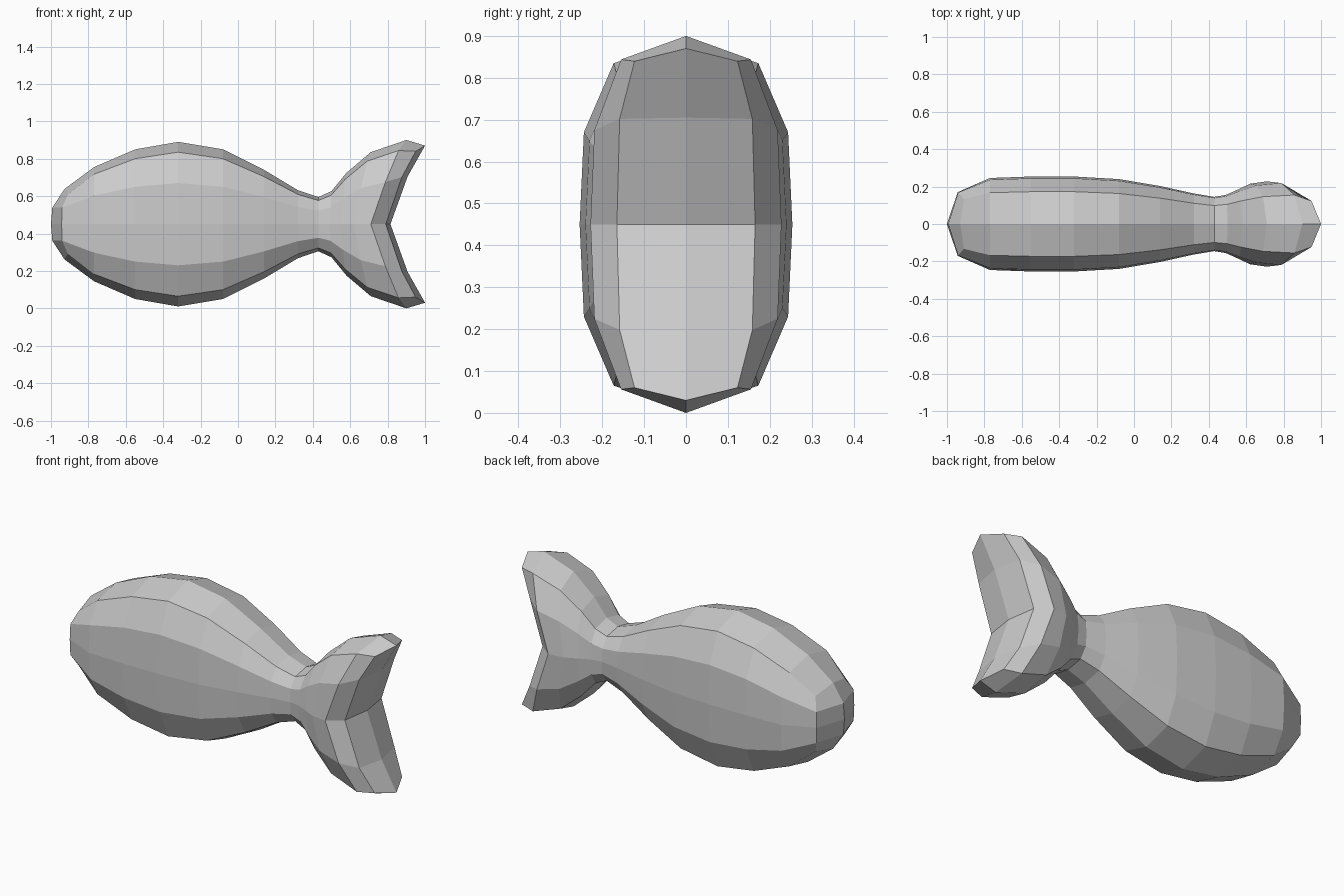
import bpy
import bmesh

if "Cube" in bpy.data.objects:
    bpy.data.objects.remove(bpy.data.objects["Cube"])

MID = 0.45  # height of the body axis

# Ring stations: x at ridge, x at side, half height, half width
stations = [
    (-0.928, -0.943, 0.188, 0.170),
    (-0.77, -0.77, 0.305, 0.246),
    (-0.55, -0.55, 0.400, 0.254),
    (-0.32, -0.32, 0.440, 0.254),
    (-0.08, -0.08, 0.400, 0.240),
    (0.14, 0.14, 0.290, 0.203),
    (0.32, 0.32, 0.182, 0.163),
    (0.43, 0.43, 0.145, 0.145),
    (0.50, 0.49, 0.177, 0.155),
    (0.58, 0.55, 0.275, 0.182),
    (0.71, 0.62, 0.385, 0.215),
    (0.90, 0.71, 0.450, 0.228),
    (1.00, 0.79, 0.420, 0.165),
]

# Cross-section quarter: height, width and sweep fractions from ridge to side
quarter = [(1, 0, 1), (0.875, 0.68, 0.78), (0.5, 0.96, 0.41), (0, 1, 0)]
tail_quarter = [(1, 0, 1), (0.928, 0.745, 0.76), (0.6, 0.96, 0.41), (0, 1, 0)]
nose_quarter = [(1, 0, 1), (0.84, 0.78, 2.2), (0.47, 0.99, 0.2), (0, 1, 0)]


def make_ring(bm, station, section):
    """Twelve points round the body, starting at the top ridge."""
    x_ridge, x_side, h, w = station
    pts = [(x_side + (x_ridge - x_side) * s, w * fy, h * fz) for fz, fy, s in section]
    half = pts + [(x, y, -z) for x, y, z in reversed(pts[:-1])]
    full = half + [(x, -y, z) for x, y, z in reversed(half[1:-1])]
    return [bm.verts.new((x, y, MID + z)) for x, y, z in full]


def cap(bm, ring, x_off, x_mid, h_off):
    """Close an end with a centre column of three points."""
    inner = [bm.verts.new((x, 0, MID + z))
             for x, z in ((x_off, h_off), (x_mid, 0), (x_off, -h_off))]
    column = [ring[0]] + inner + [ring[6]]
    for side in (1, -1):
        edge = [ring[(side * k) % 12] for k in range(7)]
        bm.faces.new((edge[0], edge[1], edge[2], column[1]))
        bm.faces.new((column[1], edge[2], edge[3], column[2]))
        bm.faces.new((column[2], edge[3], edge[4], column[3]))
        bm.faces.new((column[3], edge[4], edge[5], edge[6]))


bm = bmesh.new()
last = len(stations) - 1
rings = []
for i, st in enumerate(stations):
    section = nose_quarter if i == 0 else tail_quarter if i == last else quarter
    rings.append(make_ring(bm, st, section))

# Body and tail skin
for r0, r1 in zip(rings, rings[1:]):
    for k in range(12):
        n = (k + 1) % 12
        bm.faces.new((r0[k], r0[n], r1[n], r1[k]))

# Blunt nose and notched tail end
cap(bm, rings[0], -0.993, -1.0, 0.088)
cap(bm, rings[-1], 0.907, 0.815, 0.255)

bmesh.ops.recalc_face_normals(bm, faces=bm.faces[:])
mesh = bpy.data.meshes.new("fish_body")
bm.to_mesh(mesh)
bm.free()
bpy.context.collection.objects.link(bpy.data.objects.new("fish_body", mesh))
